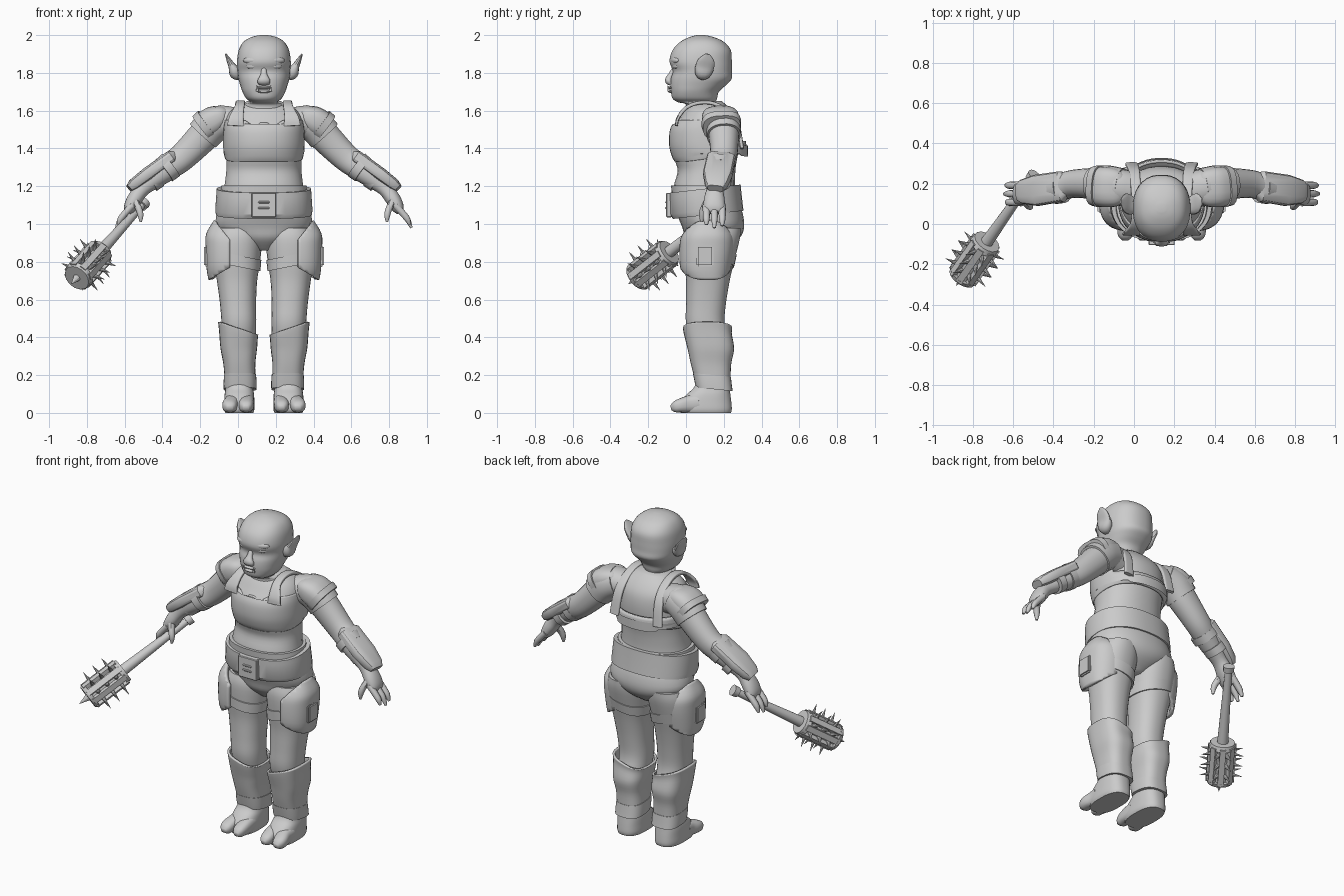
import bpy
import bmesh
import math
from mathutils import Vector, Matrix

cube = bpy.data.objects.get("Cube")
if cube:
    bpy.data.objects.remove(cube)

OFFSET = 0.137  # the body stands beside the centre because of the mace
X, Y, Z = Vector((1, 0, 0)), Vector((0, 1, 0)), Vector((0, 0, 1))
grey = bpy.data.materials.new("clay_grey")
grey.use_nodes = True
grey.diffuse_color = (0.6, 0.6, 0.6, 1)
grey.node_tree.nodes["Principled BSDF"].inputs["Base Color"].default_value = grey.diffuse_color


def finish(name, bm, mirror=False, angle=40, thick=0):
    """Turn a bmesh into a shaded object, optionally mirrored or thickened."""
    bmesh.ops.recalc_face_normals(bm, faces=bm.faces)
    mesh = bpy.data.meshes.new(name)
    bm.to_mesh(mesh)
    bm.free()
    mesh.materials.append(grey)
    ob = bpy.data.objects.new(name, mesh)
    bpy.context.collection.objects.link(ob)
    ob.location.x = OFFSET
    bpy.ops.object.select_all(action="DESELECT")
    bpy.context.view_layer.objects.active = ob
    ob.select_set(True)
    bpy.ops.object.shade_smooth_by_angle(angle=math.radians(angle))
    if thick:
        ob.modifiers.new("thickness", "SOLIDIFY").thickness = thick
    if mirror:
        ob.modifiers.new("mirror", "MIRROR").use_mirror_merge = False


def smooth_rows(rows, steps):
    """Catmull-Rom interpolation of every column."""
    rows = [Vector(r) for r in rows]
    out = []
    for i in range(len(rows) - 1):
        b, c = rows[i], rows[i + 1]
        a, d = rows[max(i - 1, 0)], rows[min(i + 2, len(rows) - 1)]
        for k in range(steps):
            t = k / steps
            out.append(b + (c - a) * (t / 2) + (a * 2 - b * 5 + c * 4 - d) * (t * t / 2)
                       + (b * 3 - a - c * 3 + d) * (t ** 3 / 2))
    return out + [rows[-1]]


def skin(rings, cap=True):
    bm = bmesh.new()
    loops = [[bm.verts.new(p) for p in ring] for ring in rings]
    n = len(loops[0])
    for lo, hi in zip(loops, loops[1:]):
        for i in range(n):
            j = (i + 1) % n
            bm.faces.new((lo[i], lo[j], hi[j], hi[i]))
    if cap:
        bm.faces.new(loops[0])
        bm.faces.new(loops[-1])
    return bm


def oval(centre, u, v, n, power):
    pts = []
    for i in range(n):
        a = math.tau * (i + 0.5) / n
        c, s = math.cos(a), math.sin(a)
        pts.append(centre + u * math.copysign(abs(c) ** (2 / power), c)
                   + v * math.copysign(abs(s) ** (2 / power), s))
    return pts


def stack(rows, steps=4, n=32, power=2.3, cap=True):
    """Horizontal sections: height, front y, back y, half width, centre x."""
    rings = []
    for z, front, back, half, cx in smooth_rows(rows, steps):
        rings.append(oval(Vector((cx, (front + back) / 2, z)), X * half,
                          Y * ((back - front) / 2), n, power))
    return skin(rings, cap)


def centred(rows):
    return [(*r, 0) for r in rows]


def tube(rows, hint=Y, steps=4, n=16, power=2.2):
    """Sections across a path: x, y, z, radius across the hint, radius along it."""
    rows = smooth_rows(rows, steps)
    pts = [Vector(r[:3]) for r in rows]
    rings = []
    for i, r in enumerate(rows):
        t = (pts[min(i + 1, len(pts) - 1)] - pts[max(i - 1, 0)]).normalized()
        u = t.cross(hint).normalized()
        rings.append(oval(pts[i], u * r[3], u.cross(t) * r[4], n, power))
    return skin(rings)


def slice_off(bm, point, normal):
    """Cut away everything on the normal's side of a plane."""
    bmesh.ops.bisect_plane(bm, geom=bm.verts[:] + bm.edges[:] + bm.faces[:], plane_co=point,
                           plane_no=normal, clear_outer=True)


def ball(bm, pos, size, turn=0):
    m = Matrix.Translation(pos) @ Matrix.Rotation(turn, 4, "Z") @ Matrix.Diagonal((*size, 1))
    bmesh.ops.create_uvsphere(bm, u_segments=16, v_segments=10, radius=1, matrix=m)


def box(bm, pos, size, frame=Matrix()):
    bmesh.ops.create_cube(bm, size=1, matrix=frame @ Matrix.Translation(pos) @ Matrix.Diagonal((*size, 1)))


def cone(bm, base, direction, r1, r2, length, n=10):
    d = Vector(direction).normalized()
    m = Matrix.Translation(Vector(base) + d * length / 2) @ d.to_track_quat("Z", "Y").to_matrix().to_4x4()
    bmesh.ops.create_cone(bm, cap_ends=True, segments=n, radius1=r1, radius2=r2, depth=length, matrix=m)


# Head, neck and face
finish("head", stack(centred([
    (1.56, -.01, .23, .13), (1.63, .0, .175, .105), (1.645, -.045, .16, .075), (1.665, -.072, .165, .095),
    (1.7, -.08, .175, .114), (1.735, -.083, .212, .126), (1.77, -.08, .243, .136), (1.81, -.07, .243, .141),
    (1.86, -.088, .243, .143), (1.92, -.072, .238, .134), (1.965, -.03, .2, .108), (1.99, .02, .145, .065),
    (2, .06, .1, .02)])), angle=60)
finish("nose", tube([(0, -.06, 1.83, .01, .012), (0, -.08, 1.79, .014, .018), (0, -.092, 1.76, .02, .034),
                     (0, -.08, 1.742, .012, .03)], X), angle=60)
bm = bmesh.new()
ball(bm, (0, -.078, 1.722), (.04, .02, .008))
ball(bm, (0, -.076, 1.702), (.036, .02, .009))
finish("lips", bm)
bm = bmesh.new()
ball(bm, (.064, -.054, 1.835), (.034, .015, .014), .35)
ball(bm, (.058, -.058, 1.866), (.055, .02, .02), .3)
cone(bm, (.034, -.09, 1.703), (.1, -.2, 1), .008, .001, .03)
finish("eyes_brows_and_tusks", bm, True, 60)
finish("ear", tube([(.125, .085, 1.785, .025, .025), (.148, .09, 1.8, .035, .044), (.168, .1, 1.835, .02, .05),
                    (.187, .108, 1.87, .012, .042), (.202, .113, 1.9, .004, .012)]), True)

# Torso and pelvis
finish("torso", stack(centred([
    (.86, .06, .2, .05), (.92, .0, .28, .17), (.98, -.02, .308, .25), (1.06, -.05, .3, .25),
    (1.14, -.06, .27, .225), (1.2, -.065, .26, .21), (1.28, -.045, .262, .2), (1.34, -.06, .27, .2),
    (1.42, -.078, .285, .206), (1.5, -.072, .285, .206), (1.56, -.035, .27, .2), (1.61, .0, .235, .165),
    (1.65, .04, .19, .09)]), power=2.2), angle=60)

# Breastplate: open at the back between the straps
bm = stack(centred([(1.33, -.06, .295, .205), (1.36, -.076, .325, .212), (1.42, -.09, .32, .216),
                    (1.5, -.085, .305, .214), (1.55, -.056, .29, .207)]), n=48, power=2.2, cap=False)
bmesh.ops.delete(bm, geom=[f for f in bm.faces if f.calc_center_median().y > .2
                           and f.calc_center_median().z > 1.44], context="FACES")
for v in bm.verts:
    if v.co.z > 1.53 and v.co.y < 0:
        v.co.z -= .035 * max(0, 1 - abs(abs(v.co.x) - .05) / .05)
    if v.co.z < 1.37:
        v.co.z += .04 * max(0, v.co.y) / .3
finish("breastplate", bm, thick=.014)
finish("shoulder_strap", tube([
    (.15, -.05, 1.52, .008, .045), (.146, -.042, 1.56, .009, .038), (.13, .0, 1.615, .01, .026),
    (.124, .07, 1.642, .01, .024), (.127, .15, 1.637, .01, .024), (.132, .23, 1.59, .01, .026),
    (.14, .275, 1.52, .01, .028), (.15, .297, 1.4, .01, .03)], X, power=5), True)

# Belt and buckle
bm = stack(centred([(1.035, -.07, .305, .254), (1.06, -.085, .302, .258), (1.15, -.088, .292, .252),
                    (1.175, -.088, .29, .25)]), steps=1, n=40)
for v in bm.verts:
    v.co.z += .035 * v.co.y / .3
finish("belt", bm, angle=30)
finish("waistband", stack(centred([(1.14, -.075, .275, .235), (1.205, -.08, .275, .225)]), steps=1), angle=30)
bm = bmesh.new()
box(bm, (0, -.09, 1.1), (.13, .03, .13))
for z in (1.085, 1.115):
    box(bm, (0, -.105, z), (.06, .01, .012))
bmesh.ops.bevel(bm, geom=bm.edges, offset=.004, segments=1, affect="EDGES")
finish("buckle", bm, angle=30)

# Legs, boots and feet
finish("leg", stack([
    (.98, .0, .29, .115, .135), (.92, -.015, .285, .13, .138), (.8, -.01, .255, .123, .143),
    (.7, .0, .232, .107, .142), (.58, .0, .212, .096, .137), (.47, .0, .205, .092, .132),
    (.35, .03, .23, .085, .13), (.2, .06, .22, .07, .13)]), True, 60)
bm = stack([(.18, .046, .236, .082, .126), (.26, .025, .24, .085, .13), (.34, .008, .255, .097, .133),
            (.42, -.01, .243, .103, .135), (.455, -.016, .244, .107, .136)], power=2.8, cap=False)
for v in bm.verts:
    if v.co.z > .34:
        v.co.z += .3 * (v.co.x - .16) * (v.co.z - .34) / .11
finish("boot_shaft", bm, True, thick=.014)
bm = stack([(.13, .052, .248, .087, .126), (.16, .045, .243, .088, .126), (.205, .036, .238, .085, .126)],
           steps=1, power=2.8)
for v in bm.verts:
    v.co.z += .1 * (.1 - v.co.y)
finish("boot_cuff", bm, True)
finish("foot", stack([
    (0, -.03, .238, .074, .13), (.02, -.04, .243, .08, .13), (.06, -.03, .24, .08, .13),
    (.1, .005, .235, .078, .13), (.14, .045, .23, .072, .13), (.22, .07, .22, .07, .13)], power=2.6), True, 50)
for name, x, tip, r in (("inner_toe", .09, .094, .039), ("outer_toe", .17, .18, .041)):
    finish(name, tube([(x, .07, .055, .045, r), (x, .02, .047, .046, r), (tip, -.03, .039, .037, r),
                       (tip, -.062, .03, .028, r * .8), (tip, -.08, .025, .012, r * .4)], X, power=2.6), True, 50)

# Thigh guards: shells cut to a shield outline
bm = stack([(.69, .01, .225, .135, .155), (.76, -.03, .24, .148, .155), (.88, -.035, .258, .155, .154),
            (.95, -.02, .25, .15, .155), (1.02, .03, .2, .112, .152)], n=48, power=2.5, cap=False)
slice_off(bm, (.18, 0, .8), -X)
slice_off(bm, (.19, 0, .93), (-1, 0, .8))
slice_off(bm, (.18, 0, .77), (-.6, 0, -1))
finish("thigh_guard", bm, True, thick=.024)
bm = bmesh.new()
box(bm, (.3, .1, .83), (.035, .09, .11))
bmesh.ops.bevel(bm, geom=bm.edges, offset=.008, segments=2, affect="EDGES")
finish("thigh_pouch", bm, True)
bm = stack([(.775, -.018, .255, .125, .143), (.835, -.02, .268, .13, .143)], steps=1)
for v in bm.verts:
    v.co.z += .2 * (v.co.x - .143)
finish("thigh_strap", bm, True)

# Arms, hands and armour
finish("arm", tube([
    (.15, .17, 1.53, .085, .09), (.25, .19, 1.54, .085, .09), (.32, .2, 1.465, .084, .08),
    (.43, .2, 1.355, .074, .07), (.5, .185, 1.305, .07, .066), (.56, .17, 1.26, .062, .06),
    (.64, .155, 1.19, .042, .045), (.685, .15, 1.13, .04, .055), (.71, .15, 1.085, .033, .056),
    (.722, .15, 1.06, .018, .045)], n=24), True, 60)
for i, (y, reach) in enumerate([(.108, .9), (.15, 1.05), (.192, .95)]):
    finish(f"finger_{i + 1}", tube([
        (.695, y, 1.1, .018, .02), (.732, y, 1.06, .018, .019), (.76, y, 1.025, .016, .017),
        (.712 + .066 * reach, y, 1.09 - .105 * reach, .007, .008)], n=10), True)
finish("thumb", tube([(.685, .125, 1.13, .02, .025), (.662, .095, 1.08, .018, .02), (.653, .085, 1.045, .016, .016),
                      (.652, .083, 1.01, .006, .007)], n=10), True)
finish("bracer", tube([
    (.468, .192, 1.368, .02, .045), (.495, .187, 1.352, .036, .076), (.62, .167, 1.262, .036, .078),
    (.69, .16, 1.208, .032, .06), (.712, .156, 1.188, .022, .042)], steps=1, n=16, power=3.5), True, 30)
for name, x, z, r in (("upper_bracer_strap", .51, 1.298, .076), ("lower_bracer_strap", .585, 1.238, .064)):
    finish(name, tube([(x - .018, .18, z + .014, r, r), (x + .018, .175, z - .014, r * .96, r)], steps=1, n=20), True)
finish("sleeve", tube([
    (.2, .185, 1.55, .085, .092), (.27, .195, 1.52, .094, .096), (.322, .2, 1.468, .094, .09)], n=20), True, 35)
finish("shoulder_pad", tube([
    (.185, .175, 1.585, .03, .065), (.215, .178, 1.575, .055, .09), (.265, .183, 1.55, .075, .1),
    (.315, .188, 1.52, .074, .098)], n=20, power=2.8), True, 35)
finish("shoulder_pad_rim", tube([
    (.298, .187, 1.533, .083, .105), (.328, .19, 1.51, .08, .1)], steps=1, n=20, power=2.8), True, 35)

# Spiked mace in the right hand
neck = Vector((-.867, -.088, .852))
aim = Vector((-.13, -.185, -.145)).normalized()
frame = Matrix.Translation(neck) @ aim.to_track_quat("Z", "Y").to_matrix().to_4x4()
bm = bmesh.new()
cone(bm, neck - aim * .47, aim, .02, .032, .48, 14)
cone(bm, neck - aim * .485, aim, .033, .03, .035, 14)
finish("mace_handle", bm, angle=30)
bm = bmesh.new()
cone(bm, neck, aim, .06, .06, .25, 16)
cone(bm, neck, aim, .07, .078, .03, 16)
cone(bm, neck + aim * .23, aim, .082, .072, .025, 16)
cone(bm, neck + aim * .25, aim, .022, .001, .065)
for i in range(8):
    turn = frame @ Matrix.Rotation(math.tau * i / 8, 4, "Z")
    between = turn @ Matrix.Rotation(math.tau / 16, 4, "Z")
    box(bm, (.066, 0, .13), (.028, .034, .23), turn)
    for k in range(3):
        base = between @ Vector((.055, 0, .06 + .065 * k))
        cone(bm, base, between.to_3x3() @ X, .014, .001, .075, 8)
finish("mace_head", bm, angle=30)
